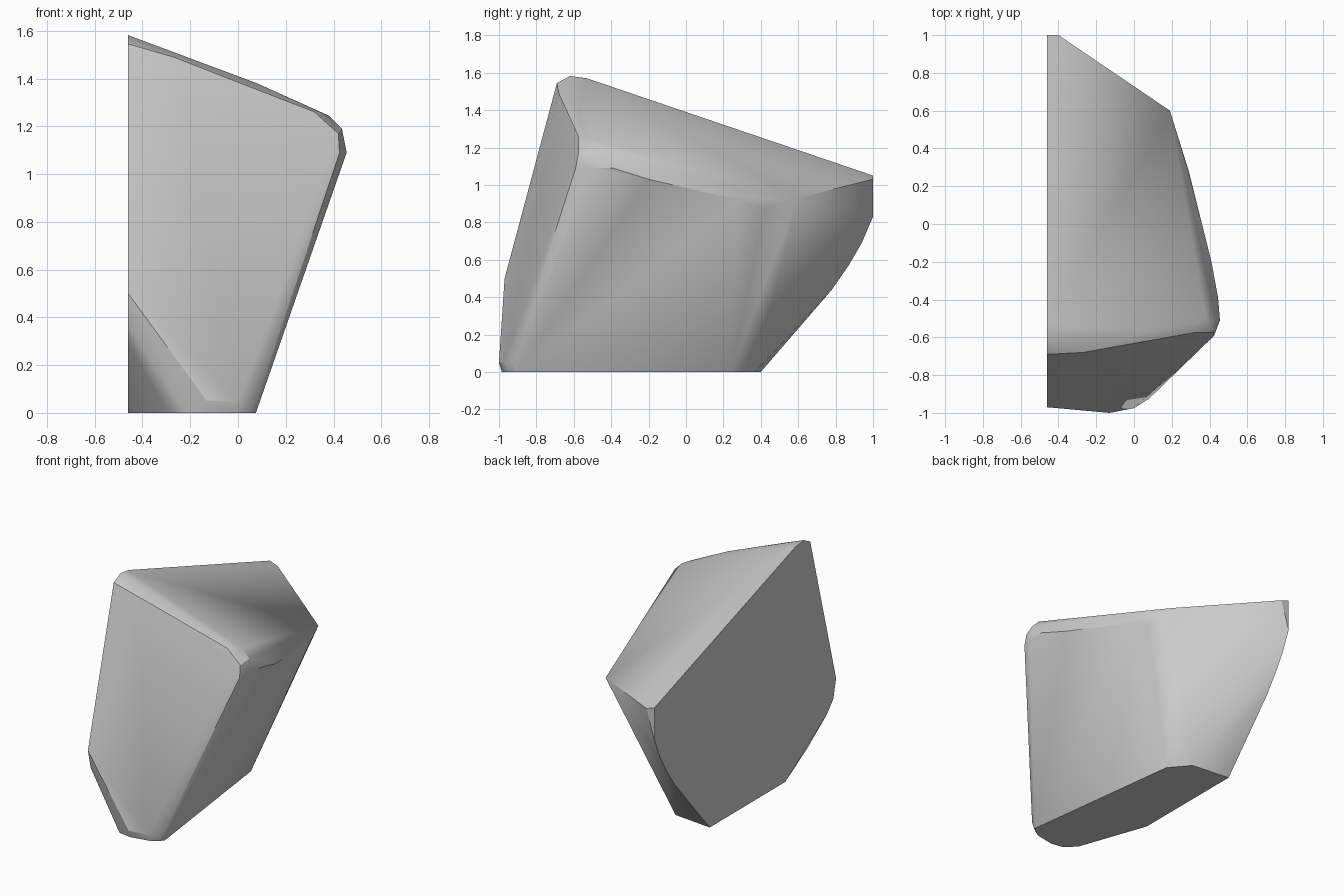
import bpy, bmesh, math

if "Cube" in bpy.data.objects:
    bpy.data.objects.remove(bpy.data.objects["Cube"], do_unlink=True)

CUT_X = -0.46

# Stone colour
stone = bpy.data.materials.new("stone grey")
stone.use_nodes = True
grey = (0.6, 0.6, 0.6, 1)
stone.diffuse_color = grey
stone.node_tree.nodes["Principled BSDF"].inputs["Base Color"].default_value = grey

# Flat cut side, as a (y, z) profile
cut_side = [(.4, 0), (.78, .44), (.87, .57), (.94, .69), (1, .83), (1, 1.05),
            (-.53, 1.57), (-.62, 1.582), (-.69, 1.545), (-.97, .5),
            (-.94, .37), (-.87, .29), (-.42, 0)]
# Footprint, as an (x, y) profile
foot = [(-.18, .37), (-.07, .24), (.075, -.9), (.05, -.93), (0, -.96),
        (-.13, -.985), (-.22, -.97), (-.29, -.9)]
# Worn front edge: top, corner and base
front_edge = [(-.27, -.68, 1.49), (.32, -.575, 1.26), (.42, -.575, 1.17),
              (.425, -.59, 1.09), (.08, -.925, .05), (0, -.975, .05), (-.13, -1, .05)]
# Worn top and right edges
top_edge = [(.08, -.57, 1.38), (.32, -.54, 1.27), (.38, -.5, 1.245),
            (.36, -.4, 1.21), (.435, -.5, 1.19), (.19, .6, .93)]
side_edge = [(.455, -.51, 1.09), (.445, -.39, 1.09), (.41, -.2, 1.03),
             (.29, .28, .92), (.24, .42, .875), (.185, .54, .86)]
# Back tip
back_tip = [(-.4, 1, 1.03), (-.42, 1, .97)]

points = ([(CUT_X, y, z) for y, z in cut_side] + [(x, y, 0) for x, y in foot]
          + front_edge + top_edge + side_edge + back_tip)

# Boulder: the convex skin round the edge profiles
bm = bmesh.new()
for p in points:
    bm.verts.new(p)
hull = bmesh.ops.convex_hull(bm, input=bm.verts)
loose = {g for g in hull["geom_interior"] + hull["geom_unused"]
         if isinstance(g, bmesh.types.BMVert)}
bmesh.ops.delete(bm, geom=list(loose), context="VERTS")
bmesh.ops.dissolve_limit(bm, angle_limit=math.radians(2),
                         verts=bm.verts, edges=bm.edges)
bmesh.ops.recalc_face_normals(bm, faces=bm.faces)
mesh = bpy.data.meshes.new("boulder")
bm.to_mesh(mesh)
bm.free()
mesh.materials.append(stone)

boulder = bpy.data.objects.new("boulder", mesh)
bpy.context.collection.objects.link(boulder)
bpy.context.view_layer.objects.active = boulder
boulder.select_set(True)
bpy.ops.object.shade_smooth_by_angle(angle=math.radians(25))
